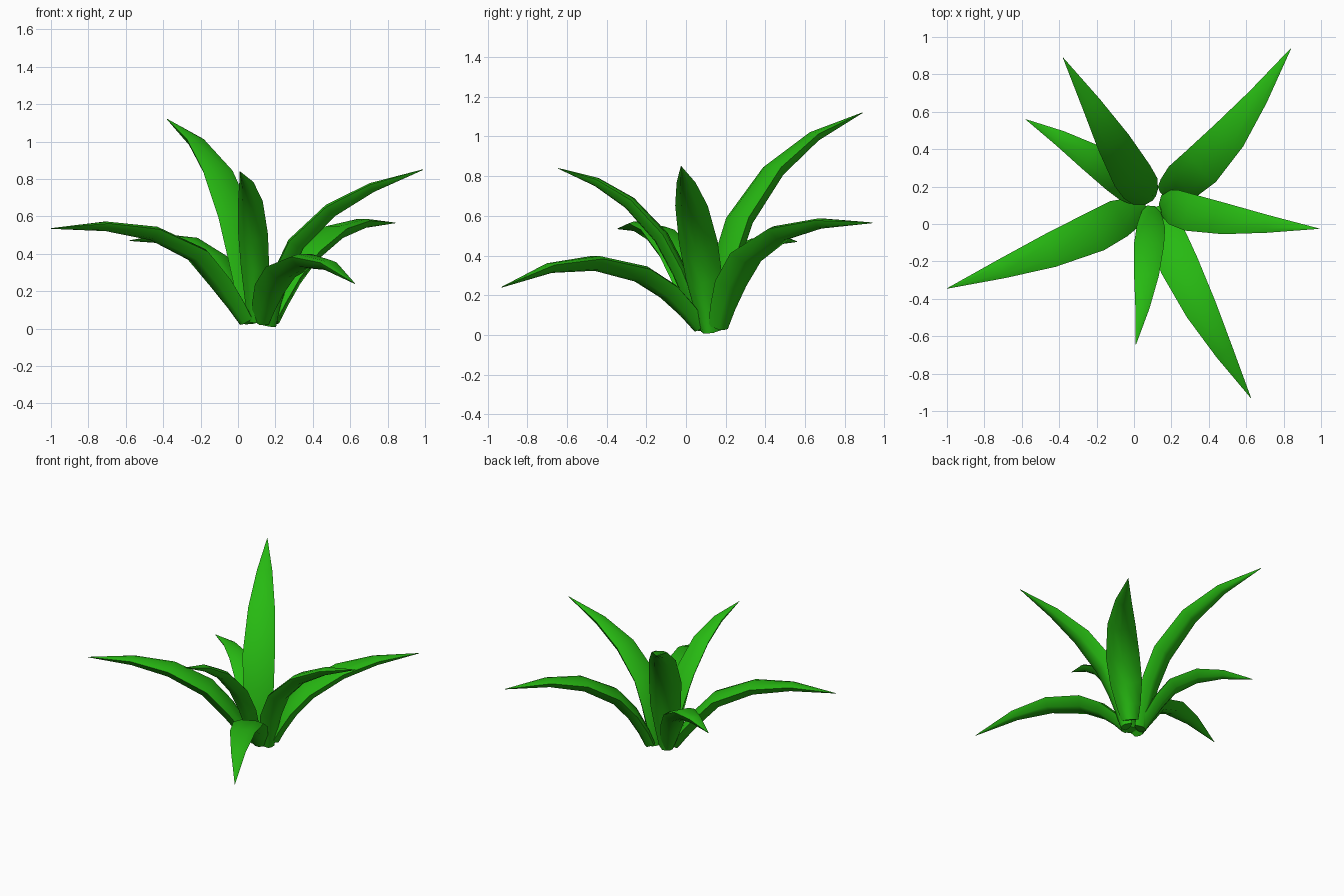
import bpy, bmesh, math
from mathutils import Vector

if "Cube" in bpy.data.objects:
    bpy.data.objects.remove(bpy.data.objects["Cube"])

green = bpy.data.materials.new("leaf_green")
green.diffuse_color = (0.02, 0.49, 0.006, 1)
green.use_nodes = True
green.node_tree.nodes["Principled BSDF"].inputs["Base Color"].default_value = green.diffuse_color

# cross-section (across, outward): nearly flat top, chamfered underside
SECTION = [(-1, 0.22), (-0.55, -0.3), (0, -0.38), (0.55, -0.3),
           (1, 0.22), (0.5, 0.36), (-0.5, 0.36)]
# position along leaf, width factor
WIDTHS = [(0, 0.5), (0.12, 0.72), (0.28, 0.95), (0.45, 1), (0.65, 0.83),
          (0.82, 0.48), (1, 0.01)]


def catmull(pts, t):
    n = len(pts) - 1
    i = min(int(t * n), n - 1)
    u = t * n - i
    p1, p2 = pts[i], pts[i + 1]
    p0 = pts[i - 1] if i > 0 else 2 * p1 - p2
    p3 = pts[i + 2] if i + 2 <= n else 2 * p2 - p1
    return 0.5 * (2 * p1 + (p2 - p0) * u + (2 * p0 - 5 * p1 + 4 * p2 - p3) * u * u
                  + (3 * p1 - p0 - 3 * p2 + p3) * u ** 3)


def leaf(name, width, path):
    pts = [Vector(p) for p in path]
    bm = bmesh.new()
    rings = []
    for t, w in WIDTHS:
        c = catmull(pts, t)
        tan = (catmull(pts, min(t + 0.02, 1)) - catmull(pts, max(t - 0.02, 0))).normalized()
        # blend local heading with overall heading so the blade does not twist
        head = pts[-1] - pts[0]
        head.z = 0
        head = head.normalized() + Vector((tan.x, tan.y, 0))
        side = head.cross(Vector((0, 0, 1)))
        side = (side - tan * side.dot(tan)).normalized()
        up = side.cross(tan)
        h = width * w / 2
        d = min(0.115, width * 0.62) * (w ** 0.7 if t > 0.4 else 0.6 + 0.4 * w)
        rings.append([bm.verts.new(c + side * a * h + up * b * d) for a, b in SECTION])
    n = len(SECTION)
    for r0, r1 in zip(rings, rings[1:]):
        for k in range(n):
            bm.faces.new((r0[k], r0[(k + 1) % n], r1[(k + 1) % n], r1[k]))
    bm.faces.new(rings[0])
    bm.faces.new(rings[-1])
    bmesh.ops.recalc_face_normals(bm, faces=bm.faces)
    me = bpy.data.meshes.new(name)
    bm.to_mesh(me)
    bm.free()
    me.materials.append(green)
    ob = bpy.data.objects.new(name, me)
    bpy.context.collection.objects.link(ob)
    bpy.ops.object.select_all(action='DESELECT')
    ob.select_set(True)
    bpy.context.view_layer.objects.active = ob
    bpy.ops.object.shade_smooth_by_angle(angle=math.radians(50))


# seven arching leaves, each along its own midline
leaf("leaf_back_right", 0.23, [(0.18, 0.17, 0.04), (0.26, 0.23, 0.24), (0.40, 0.35, 0.43),
                               (0.60, 0.59, 0.55), (0.84, 0.94, 0.565)])
leaf("leaf_back_tall", 0.22, [(0.06, 0.14, 0.03), (0.03, 0.20, 0.33), (-0.04, 0.31, 0.64),
                              (-0.18, 0.56, 0.94), (-0.38, 0.89, 1.12)])
leaf("leaf_back_left", 0.18, [(0.05, 0.14, 0.04), (-0.03, 0.20, 0.22), (-0.14, 0.29, 0.39),
                              (-0.33, 0.42, 0.475), (-0.58, 0.56, 0.47)])
leaf("leaf_left", 0.22, [(0.04, 0.08, 0.04), (-0.08, 0.03, 0.22), (-0.27, -0.07, 0.43),
                         (-0.60, -0.20, 0.54), (-1.0, -0.345, 0.535)])
leaf("leaf_front", 0.16, [(0.09, 0.07, 0.04), (0.09, -0.02, 0.29), (0.075, -0.16, 0.54),
                          (0.055, -0.38, 0.735), (0.01, -0.645, 0.84)])
leaf("leaf_front_right", 0.21, [(0.13, 0.07, 0.04), (0.18, -0.07, 0.20), (0.27, -0.28, 0.325),
                                (0.43, -0.59, 0.36), (0.625, -0.93, 0.24)])
leaf("leaf_right", 0.20, [(0.17, 0.12, 0.015), (0.22, 0.09, 0.25), (0.35, 0.05, 0.50),
                          (0.62, 0.01, 0.71), (0.99, -0.025, 0.85)])
